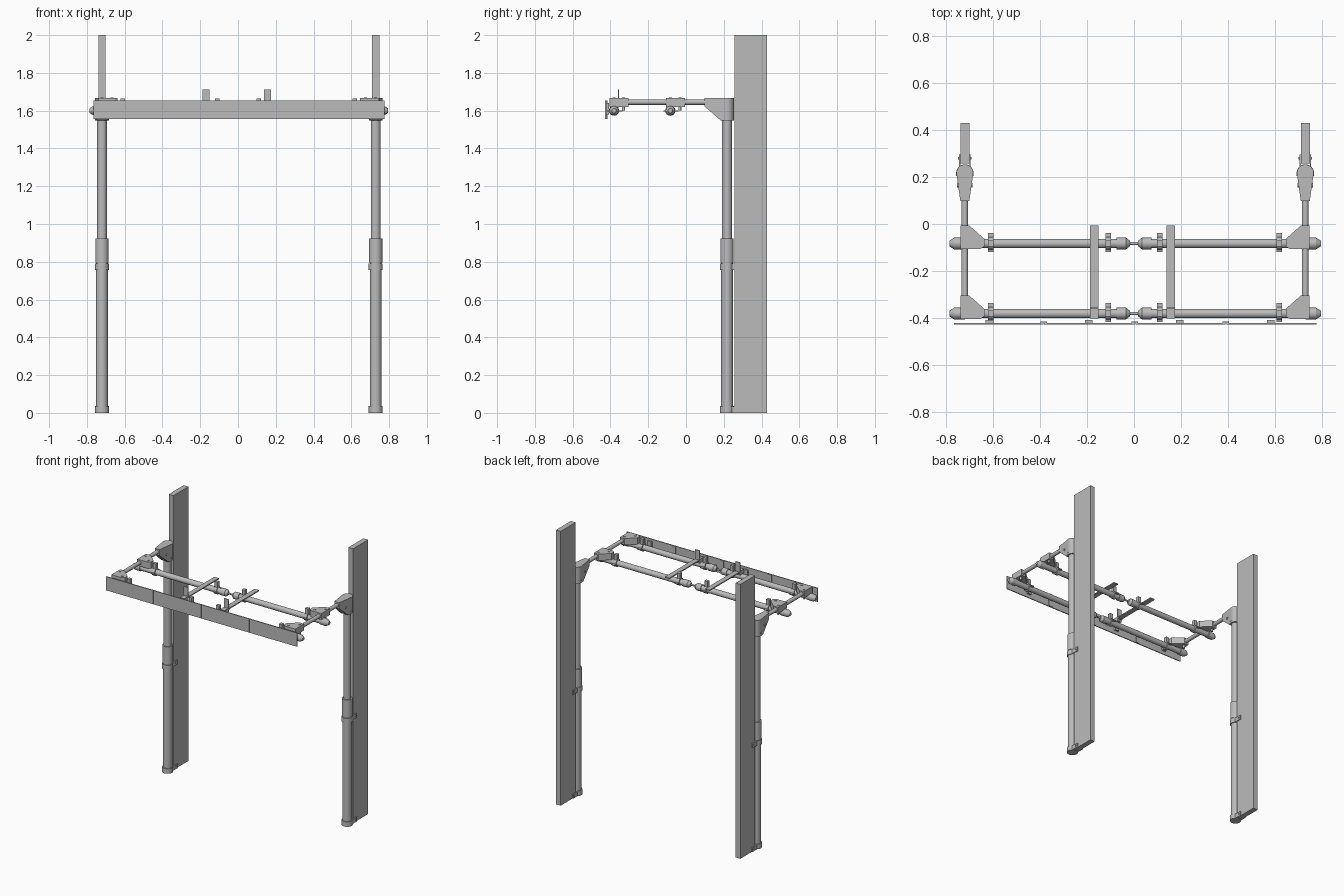
import bpy, bmesh, math
from mathutils import Vector, Matrix

cube = bpy.data.objects.get("Cube")
if cube:
    bpy.data.objects.remove(cube)

grey = bpy.data.materials.new("light grey")
grey.use_nodes = True
tone = (0.5, 0.5, 0.5, 1)
grey.diffuse_color = tone
grey.node_tree.nodes["Principled BSDF"].inputs["Base Color"].default_value = tone


def finish(name, bm):
    bmesh.ops.recalc_face_normals(bm, faces=bm.faces)
    mesh = bpy.data.meshes.new(name)
    bm.to_mesh(mesh)
    bm.free()
    mesh.materials.append(grey)
    obj = bpy.data.objects.new(name, mesh)
    bpy.context.collection.objects.link(obj)
    return obj


def box(name, x, y, z):
    """Box from three (low, high) ranges."""
    bm = bmesh.new()
    size = [r[1] - r[0] for r in (x, y, z)]
    mid = [(r[1] + r[0]) / 2 for r in (x, y, z)]
    bmesh.ops.create_cube(bm, size=1, matrix=Matrix.Translation(mid) @ Matrix.Diagonal((*size, 1)))
    return finish(name, bm)


def tube(name, start, end, radius, end_radius=None, sides=28):
    """Cylinder or cone between two points."""
    a, b = Vector(start), Vector(end)
    d = b - a
    turn = d.to_track_quat('Z', 'Y').to_matrix().to_4x4()
    bm = bmesh.new()
    bmesh.ops.create_cone(bm, cap_ends=True, segments=sides, radius1=radius,
                          radius2=radius if end_radius is None else end_radius,
                          depth=d.length, matrix=Matrix.Translation((a + b) / 2) @ turn)
    obj = finish(name, bm)
    if sides > 8:
        bpy.ops.object.select_all(action='DESELECT')
        obj.select_set(True)
        bpy.context.view_layer.objects.active = obj
        bpy.ops.object.shade_smooth_by_angle(angle=math.radians(35))
    return obj


def plate(name, outline, z0, z1, cut=None):
    """Flat outline raised from z0 to z1, optionally trimmed by a plane."""
    bm = bmesh.new()
    face = bm.faces.new([bm.verts.new((x, y, z0)) for x, y in outline])
    up = bmesh.ops.extrude_face_region(bm, geom=[face])["geom"]
    bmesh.ops.translate(bm, vec=(0, 0, z1 - z0), verts=[v for v in up if isinstance(v, bmesh.types.BMVert)])
    if cut:
        bmesh.ops.bisect_plane(bm, geom=bm.verts[:] + bm.edges[:] + bm.faces[:],
                               plane_co=cut[0], plane_no=cut[1], clear_outer=True)
        bmesh.ops.holes_fill(bm, edges=[e for e in bm.edges if e.is_boundary])
    return finish(name, bm)


POST_Y, ARM_Z, RAIL_Z = 0.217, 1.645, 1.6
RAILS = {"rear": -0.083, "front": -0.381}

for side, x, out in (("right", -0.72, -1), ("left", 0.729, 1)):
    # Wall board
    box(side + "_board", (x - 0.019, x + 0.019), (0.258, 0.43), (0, 2))

    # Telescopic post with foot, clamp ring and collar
    for part, z0, z1, r in (("lower_post", 0, 0.8, 0.031), ("upper_post", 0.8, 1.6, 0.026),
                            ("foot", 0, 0.036, 0.037), ("clamp_ring", 0.756, 0.79, 0.037),
                            ("collar", 0.795, 0.923, 0.035)):
        tube(f"{side}_{part}", (x, POST_Y, z0), (x, POST_Y, z1), r)
    for part, z in (("foot", 0.0), ("ring", 0.757)):
        for s in (-1, 1):
            cheek = x + s * 0.022
            box(f"{side}_{part}_cheek", (cheek - 0.003, cheek + 0.003), (0.22, 0.296), (z, z + 0.033))
        tube(f"{side}_{part}_screw", (x - 0.029, 0.28, z + 0.018), (x + 0.029, 0.28, z + 0.018), 0.006, sides=12)

    # Elbow bracket on top of the post
    arc = [(x + 0.036 * math.cos(a), POST_Y + 0.036 * math.sin(a))
           for a in (math.pi * i / 14 for i in range(15))]
    plate(side + "_elbow", [(x - 0.019, 0.097), (x + 0.019, 0.097)] + arc, 1.547, 1.668,
          cut=((x, 0.097, 1.624), (0, -0.079, -0.09)))
    tube(side + "_elbow_pivot", (x - 0.033, 0.165, 1.607), (x + 0.033, 0.165, 1.607), 0.009, sides=16)
    tube(side + "_elbow_bolt", (x - 0.038, 0.212, 1.567), (x + 0.038, 0.212, 1.567), 0.007, sides=16)

    # Arm reaching forward
    tube(side + "_arm", (x, 0.12, ARM_Z), (x, -0.4, ARM_Z), 0.014)

    for row, y in RAILS.items():
        # Triangular corner bracket joining arm and rail
        corner = [(0.018, 0.077), (-0.018, 0.077), (-0.083, 0.02), (-0.083, -0.012),
                  (-0.065, -0.024), (0.018, -0.024)]
        plate(f"{side}_{row}_corner", [(x + out * u, y + v) for u, v in corner], 1.62, 1.667)
        for u, v in ((0, 0.05), (-0.053, 0)):
            tube(f"{side}_{row}_corner_bolt", (x + out * u, y + v, 1.6), (x + out * u, y + v, 1.67), 0.008, sides=14)

        # Half rail with tapered end plugs
        inner = out * 0.075
        tube(f"{side}_{row}_rail", (x + out * 0.02, y, RAIL_Z), (inner, y, RAIL_Z), 0.02)
        for end, a, b, c in (("outer", x, x + out * 0.045, x + out * 0.066),
                             ("inner", inner, out * 0.034, out * 0.018)):
            tube(f"{side}_{row}_{end}_plug", (a, y, RAIL_Z), (b, y, RAIL_Z), 0.025, sides=16)
            tube(f"{side}_{row}_{end}_plug_tip", (b, y, RAIL_Z), (c, y, RAIL_Z), 0.025, 0.012, sides=16)

        # Rail clamps
        for cx in (x - out * 0.111, out * 0.11):
            w = 0.012
            tube(f"{side}_{row}_rail_clamp", (cx - w, y, RAIL_Z), (cx + w, y, RAIL_Z), 0.027)
            box(f"{side}_{row}_clamp_tab", (cx - w, cx + w), (y - 0.036, y + 0.044), (1.596, 1.602))
            box(f"{side}_{row}_clamp_lug", (cx - w, cx + w), (y - 0.012, y + 0.012), (1.62, 1.664))

# Thin rod linking the rail halves
for row, y in RAILS.items():
    tube(row + "_rail_link", (-0.08, y, RAIL_Z), (0.08, y, RAIL_Z), 0.006, sides=12)

# Two cross straps with raised tab and hook
for side, x in (("right", -0.169), ("left", 0.156)):
    span = (x - 0.018, x + 0.018)
    box(side + "_strap", span, (-0.348, -0.006), (1.638, 1.646))
    box(side + "_strap_tab", span, (-0.36, -0.354), (1.62, 1.712))
    box(side + "_strap_tab_foot", span, (-0.356, -0.346), (1.632, 1.64))
    box(side + "_strap_hook", span, (-0.402, -0.356), (1.618, 1.648))

# Front valance of four panels with seam strips and rear clips
edges = [-0.768, -0.384, 0.004, 0.391, 0.778]
for i, (a, b) in enumerate(zip(edges, edges[1:])):
    box(f"valance_panel_{i + 1}", (a + 0.002, b - 0.002), (-0.428, -0.421), (1.555, 1.655))
for e in edges[1:-1]:
    box("valance_seam", (e - 0.014, e + 0.014), (-0.422, -0.416), (1.557, 1.653))
for cx in (-0.615, -0.193, 0.194, 0.583):
    box("valance_clip", (cx - 0.016, cx + 0.016), (-0.422, -0.408), (1.58, 1.64))
